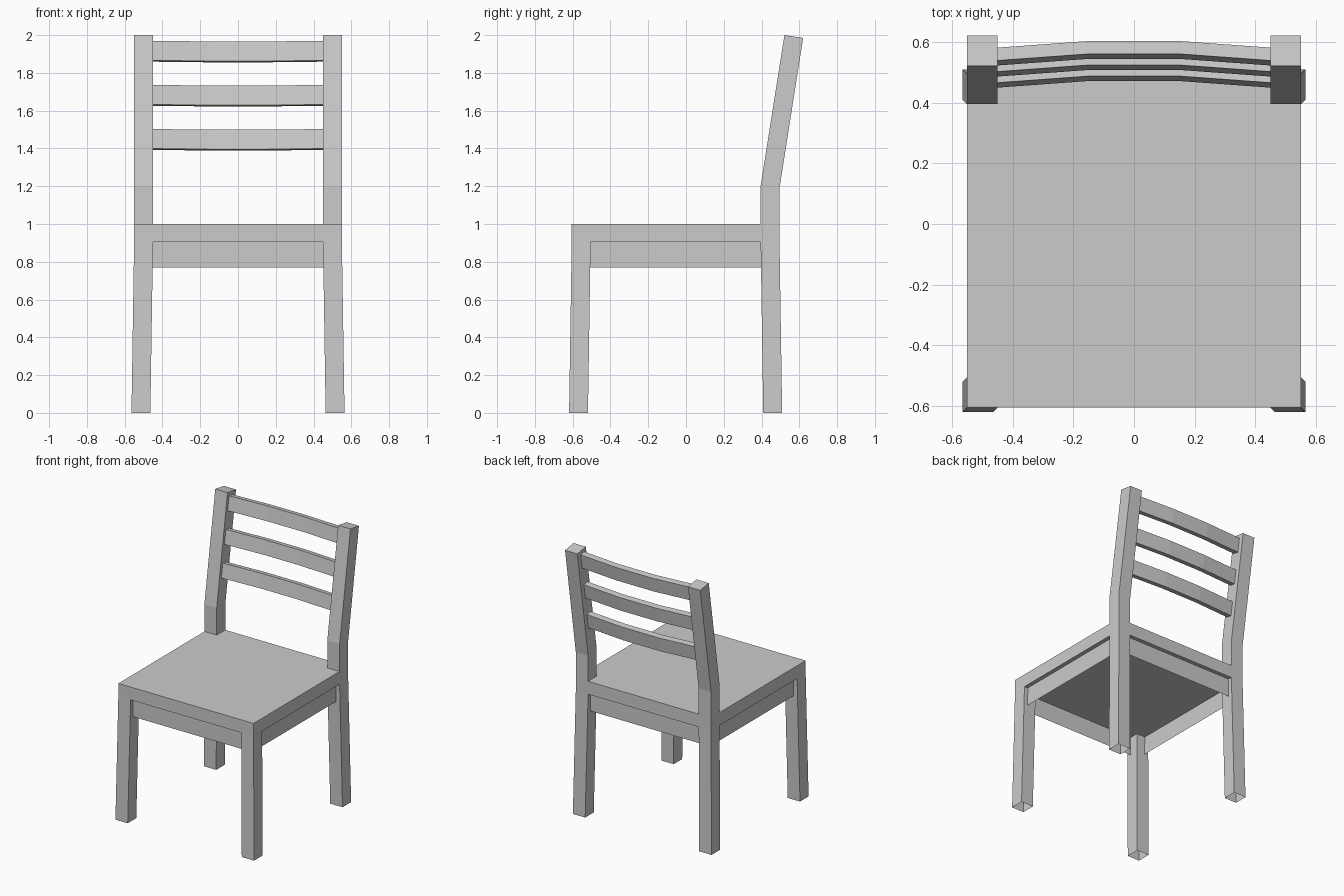
import bpy, bmesh
from mathutils import Vector

if "Cube" in bpy.data.objects:
    bpy.data.objects.remove(bpy.data.objects["Cube"])


def finish(bm, name):
    mesh = bpy.data.meshes.new(name)
    bm.to_mesh(mesh)
    bm.free()
    ob = bpy.data.objects.new(name, mesh)
    bpy.context.collection.objects.link(ob)
    return ob


def extrude(bm, face, ring, cap=True):
    """Extrude one face so that its vertices pass through ring(co)."""
    new = bmesh.ops.extrude_discrete_faces(bm, faces=[face])["faces"][0]
    for v in new.verts:
        v.co = ring(v.co)
    if not cap:
        bmesh.ops.delete(bm, geom=[new], context='FACES_ONLY')
    return new


def sign(a):
    return 1 if a > 0 else -1


# Seat slab, divided so each corner carries a leg or a back post
XS = (-0.55, -0.45, 0.45, 0.55)
YS = (-0.605, -0.505, 0.395, 0.495)
SEAT_LOW, SEAT_TOP, BEND = 0.905, 1.0, 1.195
bm = bmesh.new()
grid = [[bm.verts.new((x, y, SEAT_LOW)) for x in XS] for y in YS]
for j in range(3):
    for i in range(3):
        bm.faces.new((grid[j][i], grid[j + 1][i], grid[j + 1][i + 1], grid[j][i + 1]))
low_faces = list(bm.faces)
res = bmesh.ops.extrude_face_region(bm, geom=low_faces, use_keep_orig=True)
top_verts = [g for g in res["geom"] if isinstance(g, bmesh.types.BMVert)]
top_faces = [g for g in res["geom"] if isinstance(g, bmesh.types.BMFace)]
bmesh.ops.translate(bm, verts=top_verts, vec=(0, 0, SEAT_TOP - SEAT_LOW))
bmesh.ops.recalc_face_normals(bm, faces=bm.faces)


def corner(f):
    c = f.calc_center_median()
    return abs(c.x) > 0.46 and abs(c.y + 0.055) > 0.46


# Splayed legs with open feet
for f in [f for f in low_faces if corner(f)]:
    c = f.calc_center_median()
    off = Vector((0.014 * sign(c.x), 0.014 * sign(c.y), 0))
    extrude(bm, f, lambda p: Vector((p.x, p.y, 0)) + off, cap=False)

# Back posts: upright to the bend, then leaning backwards
for f in [f for f in top_faces if corner(f) and f.calc_center_median().y > 0]:
    mid = extrude(bm, f, lambda p: Vector((p.x, p.y, BEND + (0.006 if p.y < 0.44 else -0.006))))
    extrude(bm, mid, lambda p: Vector((p.x, 0.521, 2.0) if p.y < 0.44
                                      else (p.x, 0.62, 1.985)))
finish(bm, "seat_frame")


# Thin apron panels under the seat, set in from the outer faces
def apron(name, a, b):
    bm = bmesh.new()
    pts = [(*a, 0.77), (*b, 0.77), (*b, SEAT_LOW), (*a, SEAT_LOW)]
    bm.faces.new([bm.verts.new(p) for p in pts])
    finish(bm, name)


IN = 0.03
apron("front_apron", (-0.453, YS[0] + IN), (0.453, YS[0] + IN))
apron("back_apron", (0.453, YS[3] - IN), (-0.453, YS[3] - IN))
apron("right_apron", (XS[3] - IN, -0.508), (XS[3] - IN, 0.398))
apron("left_apron", (XS[0] + IN, 0.398), (XS[0] + IN, -0.508))

# Bowed back slats: one tilted section swept over three straight segments
UP = Vector((0, 0.155, 0.988))
BACK = Vector((0, 0.988, -0.155))
BOW = ((-0.45, 0), (-0.15, 0.022), (0.15, 0.022), (0.45, 0))
for n, name in enumerate(("lower_slat", "middle_slat", "upper_slat")):
    base = Vector((0, 0.449 + 0.0365 * n, 1.399 + 0.2335 * n))
    bm = bmesh.new()
    rings = []
    for x, bow in BOW:
        start = base + Vector((x, 0, 0)) + BACK * bow
        rings.append([bm.verts.new(start + BACK * t + UP * h)
                      for t, h in ((0, 0), (0.043, 0), (0.043, 0.105), (0, 0.105))])
    for r, s in zip(rings, rings[1:]):
        for k in range(4):
            bm.faces.new((r[k], r[(k + 1) % 4], s[(k + 1) % 4], s[k]))
    bm.faces.new(rings[0])
    bm.faces.new(rings[-1])
    bmesh.ops.recalc_face_normals(bm, faces=bm.faces)
    finish(bm, name)
